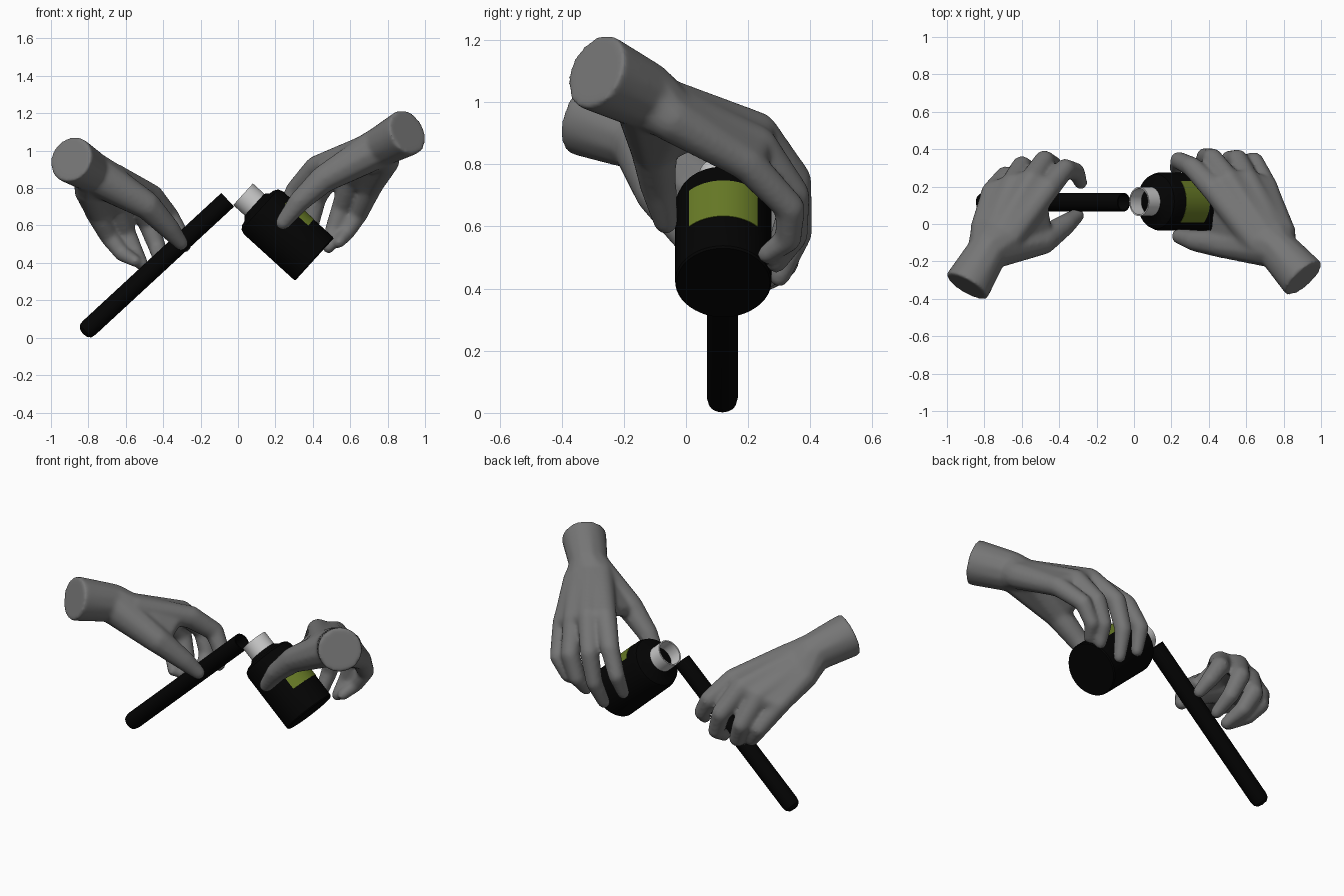
import bpy, bmesh, math
from mathutils import Vector, Matrix

if "Cube" in bpy.data.objects:
    bpy.data.objects.remove(bpy.data.objects["Cube"])


def material(name, rgb):
    m = bpy.data.materials.new(name)
    m.diffuse_color = (*rgb, 1)
    m.use_nodes = True
    m.node_tree.nodes["Principled BSDF"].inputs["Base Color"].default_value = m.diffuse_color
    return m


def finish(name, bm, mat=None):
    me = bpy.data.meshes.new(name)
    bm.to_mesh(me)
    bm.free()
    ob = bpy.data.objects.new(name, me)
    bpy.context.collection.objects.link(ob)
    if mat:
        me.materials.append(mat)
    return ob


def lathe(name, profile, top, bottom, mat=None, start=0.0, sweep=2 * math.pi):
    """Spin (radius, distance along axis) points around the line top -> bottom."""
    z = (Vector(bottom) - Vector(top)).normalized()
    y = Vector((0, 1, 0))
    frame = Matrix((y.cross(z), y, z)).transposed().to_4x4()
    frame.translation = Vector(top)
    bm = bmesh.new()
    vs = [bm.verts.new((r * math.cos(start), r * math.sin(start), a)) for r, a in profile]
    es = [bm.edges.new(p) for p in zip(vs, vs[1:])]
    bmesh.ops.spin(bm, geom=vs + es, cent=(0, 0, 0), axis=(0, 0, 1), angle=sweep, steps=48)
    bmesh.ops.remove_doubles(bm, verts=bm.verts, dist=1e-4)
    bmesh.ops.recalc_face_normals(bm, faces=bm.faces)
    bm.transform(frame)
    ob = finish(name, bm, mat)
    bpy.context.view_layer.objects.active = ob
    ob.select_set(True)
    bpy.ops.object.shade_smooth_by_angle(angle=math.radians(35))
    ob.select_set(False)
    return ob


def ball(bm, p):
    bmesh.ops.create_icosphere(bm, subdivisions=2, radius=p[3], matrix=Matrix.Translation(p[:3]))


def merge_hull(bm, balls, disc=None):
    """Add the convex hull of some (x, y, z, radius) balls, and a flat disc if given."""
    part = bmesh.new()
    for b in balls:
        ball(part, b)
    if disc:
        bmesh.ops.create_circle(part, segments=32, radius=disc[0], matrix=disc[1])
    res = bmesh.ops.convex_hull(part, input=list(part.verts))
    junk = {g for g in res["geom_interior"] + res["geom_unused"] if isinstance(g, bmesh.types.BMVert)}
    bmesh.ops.delete(part, geom=list(junk), context='VERTS')
    bmesh.ops.recalc_face_normals(part, faces=part.faces)
    me = bpy.data.meshes.new("part")
    part.to_mesh(me)
    part.free()
    bm.from_mesh(me)
    bpy.data.meshes.remove(me)


def chain(bm, pts):
    for a, b in zip(pts, pts[1:]):
        merge_hull(bm, (a, b))


def hand(name, wrist, carpus, fingers, thumb, mat):
    bm = bmesh.new()
    # forearm stump with a flat cut end
    w, c = Vector(wrist[:3]), Vector(carpus[:3])
    turn = (c - w).to_track_quat('Z', 'Y').to_matrix().to_4x4()
    merge_hull(bm, [carpus], (wrist[3], Matrix.Translation(w) @ turn))
    # fingers: palm bone base, knuckle, two joints, tip
    radii = (0.078, 0.066, 0.056, 0.049, 0.037)
    for i, f in enumerate(fingers):
        k = 0.9 if i == 3 else 1.0
        chain(bm, [(*p, r * k) for p, r in zip(f, radii)])
    # solid palm flowing into the wrist
    for f, g in zip(fingers, fingers[1:]):
        merge_hull(bm, [(*f[0], 0.078), (*g[0], 0.078), (*f[1], 0.057), (*g[1], 0.057)])
    merge_hull(bm, [carpus] + [(*f[0], 0.075) for f in fingers])
    # thumb and the web joining it to the palm
    chain(bm, thumb)
    index = [Vector(p) for p in fingers[0][:2]]
    side, near = index[0].lerp(index[1], 0.8), index[0].lerp(index[1], 0.3)
    web = Vector(thumb[1][:3]).lerp(Vector(thumb[2][:3]), 0.1)
    merge_hull(bm, [(*side, 0.04), (*web, 0.045), (*near, 0.06), thumb[0]])
    merge_hull(bm, [thumb[0], thumb[1], (*fingers[2][0], 0.07), carpus])
    ob = finish(name, bm, mat)
    rm = ob.modifiers.new("blend", 'REMESH')
    rm.mode = 'VOXEL'
    rm.voxel_size = 0.010
    rm.use_smooth_shade = True
    sm = ob.modifiers.new("soften", 'SMOOTH')
    sm.factor = 0.5
    sm.iterations = 16


black = material("black", (0.001, 0.001, 0.001))
olive = material("olive", (0.14, 0.20, 0.02))
skin = material("skin_grey", (0.18, 0.18, 0.18))

# bottle, tilted with its mouth towards the tube
mouth, base = (0.027, 0.12, 0.767), (0.408, 0.12, 0.42)
lathe("bottle_body", [(0, 0.08), (0.072, 0.08), (0.082, 0.085), (0.10, 0.102), (0.125, 0.108), (0.146, 0.122),
                      (0.155, 0.148), (0.155, 0.51), (0.15, 0.517), (0, 0.517)], mouth, base, black)
lathe("bottle_neck", [(0.070, 0.10), (0.070, 0), (0.078, 0), (0.078, 0.10), (0.070, 0.10)], mouth, base)
lathe("bottle_label", [(0.151, 0.2), (0.157, 0.2), (0.157, 0.37), (0.151, 0.37)], mouth, base, olive,
      math.radians(135), math.radians(90))

# long open tube with a rounded end
lathe("tube", [(0, 1.03), (0.04, 0.99), (0.043, 0), (0.05, 0), (0.05, 1.01), (0.045, 1.035),
               (0.028, 1.05), (0, 1.055)], (-0.055, 0.117, 0.7375), (-0.815, 0.117, 0.035), black)

# hand holding the bottle
hand("right_hand", (0.908, -0.292, 1.1, 0.127), (0.76, -0.13, 1.02, 0.112), [
    [(0.66, -0.10, 1.0), (0.42, 0.19, 0.91), (0.31, 0.305, 0.79), (0.24, 0.34, 0.65), (0.225, 0.295, 0.53)],
    [(0.70, -0.06, 1.0), (0.51, 0.23, 0.905), (0.42, 0.35, 0.75), (0.38, 0.36, 0.58), (0.355, 0.30, 0.44)],
    [(0.75, -0.04, 0.97), (0.61, 0.23, 0.86), (0.555, 0.345, 0.70), (0.51, 0.345, 0.57), (0.485, 0.29, 0.485)],
    [(0.79, -0.05, 0.95), (0.71, 0.20, 0.80), (0.645, 0.335, 0.66), (0.58, 0.33, 0.56), (0.54, 0.26, 0.51)]],
    [(0.70, -0.13, 0.98, 0.09), (0.46, -0.105, 0.85, 0.077), (0.33, -0.09, 0.73, 0.060),
     (0.24, -0.065, 0.615, 0.042)], skin)

# hand holding the tube
hand("left_hand", (-0.895, -0.335, 0.955, 0.127), (-0.78, -0.14, 0.885, 0.112), [
    [(-0.67, -0.08, 0.86), (-0.46, 0.19, 0.755), (-0.37, 0.295, 0.65), (-0.31, 0.28, 0.55), (-0.285, 0.22, 0.49)],
    [(-0.71, -0.05, 0.85), (-0.55, 0.23, 0.75), (-0.48, 0.34, 0.61), (-0.43, 0.315, 0.48), (-0.415, 0.215, 0.41)],
    [(-0.75, -0.03, 0.82), (-0.65, 0.21, 0.715), (-0.60, 0.31, 0.56), (-0.55, 0.28, 0.45), (-0.515, 0.18, 0.395)],
    [(-0.80, -0.03, 0.79), (-0.76, 0.17, 0.67), (-0.69, 0.26, 0.54), (-0.62, 0.24, 0.45), (-0.55, 0.15, 0.41)]],
    [(-0.70, -0.13, 0.83, 0.088), (-0.49, -0.09, 0.71, 0.077), (-0.37, -0.005, 0.585, 0.059),
     (-0.305, 0.045, 0.505, 0.041)], skin)
